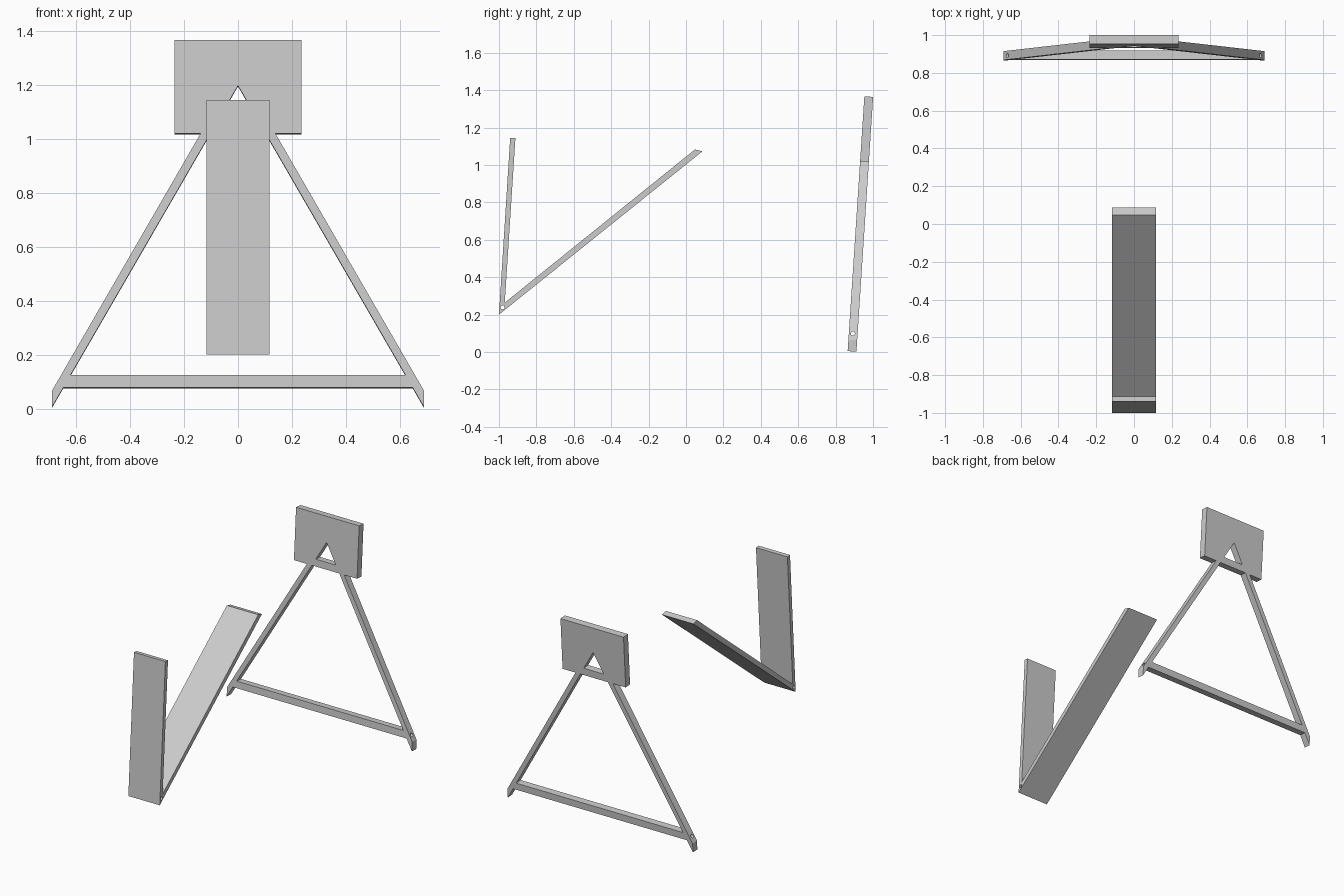
import bpy, bmesh, math
from mathutils import Matrix

if "Cube" in bpy.data.objects:
    bpy.data.objects.remove(bpy.data.objects["Cube"])


def prism(name, loops, depth, matrix):
    """Fill an outline (first loop) with holes (other loops), extrude it, place it."""
    bm = bmesh.new()
    for pts in loops:
        vs = [bm.verts.new((a, b, 0)) for a, b in pts]
        for i in range(len(vs)):
            bm.edges.new((vs[i - 1], vs[i]))
    bmesh.ops.triangle_fill(bm, edges=bm.edges[:], use_beauty=True, normal=(0, 0, 1))
    out = bmesh.ops.extrude_face_region(bm, geom=bm.faces[:], use_keep_orig=True)
    bmesh.ops.translate(bm, vec=(0, 0, depth),
                        verts=[g for g in out["geom"] if isinstance(g, bmesh.types.BMVert)])
    bm.transform(matrix)
    bmesh.ops.recalc_face_normals(bm, faces=bm.faces[:])
    me = bpy.data.meshes.new(name)
    bm.to_mesh(me)
    bm.free()
    ob = bpy.data.objects.new(name, me)
    bpy.context.collection.objects.link(ob)
    return ob


def circle(a, b, r, n=16):
    return [(a + r * math.cos(2 * math.pi * i / n), b + r * math.sin(2 * math.pi * i / n))
            for i in range(n)]


def mirrored(right):
    return right + [(-x, z) for x, z in reversed(right)]


# profile axes (a, b, depth) -> (y, z, x)
side = Matrix(((0, 0, 1, 0), (1, 0, 0, 0), (0, 1, 0, 0), (0, 0, 0, 1)))

# folded V support: upright panel and sloping panel with a pin bore at the joint
v_profile = [(-1, .2), (.088, 1.073), (.048, 1.083), (-.969, .264), (-.912, 1.143), (-.94, 1.145)]
prism("folded_panels", [v_profile, circle(-.981, .239, .011)], .234,
      Matrix.Translation((-.117, 0, 0)) @ side)

# leaning A-frame: splayed legs, crossbar and head plate
tan60 = math.sqrt(3)
inner = lambda z: (1.2 - z) / tan60
outline = mirrored([(inner(.078), .078), (.69, .005), (.69, .066), (.139, 1.022),
                    (.235, 1.022), (.235, 1.37)])
opening = mirrored([(inner(.124), .124), (inner(1.022), 1.022)])
notch = [(-inner(1.07), 1.07), (inner(1.07), 1.07), (0, 1.2)]
lean = math.radians(90 - 3.75)
frame = prism("a_frame", [outline, opening, notch], -.047,
              Matrix.Translation((0, .864, 0)) @ Matrix.Rotation(lean, 4, 'X'))

# pin bore running sideways through the crossbar
cutter = prism("bore_cutter", [circle(.892, .099, .011)], 1.6,
               Matrix.Translation((-.8, 0, 0)) @ side)
cutter.hide_render = True
mod = frame.modifiers.new("bore", 'BOOLEAN')
mod.operation = 'DIFFERENCE'
mod.solver = 'EXACT'
mod.object = cutter
bpy.context.view_layer.objects.active = frame
frame.select_set(True)
bpy.ops.object.modifier_apply(modifier="bore")
bpy.data.objects.remove(cutter)
